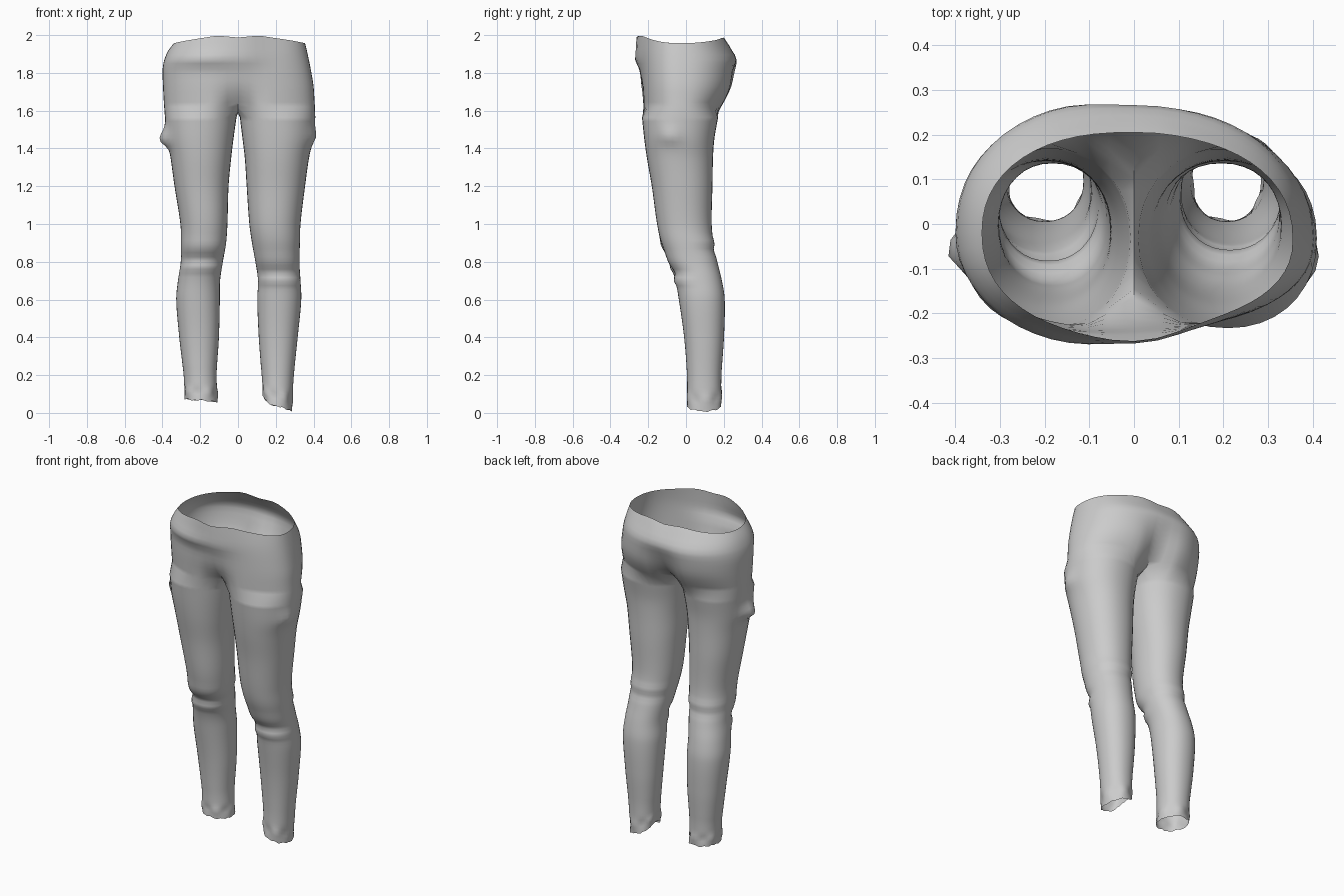
import bpy, bmesh, math, random

if "Cube" in bpy.data.objects:
    bpy.data.objects.remove(bpy.data.objects["Cube"])

random.seed(4)
N_OUT, N_IN = 29, 7          # columns over the outer wrap / inner leg

# seat sections: z, left x, right x, left front y, right front y,
#                left back y, right back y, centre front y, centre back y
SEAT = [
    (1.957, .340, .355, -.250, -.225, .208, .200, -.262, .205),
    (1.920, .368, .364, -.268, -.235, .250, .235, -.266, .243),
    (1.870, .390, .375, -.282, -.238, .280, .262, -.266, .266),
    (1.820, .399, .385, -.254, -.238, .277, .262, -.248, .250),
    (1.730, .397, .400, -.246, -.236, .257, .250, -.225, .205),
    (1.670, .394, .404, -.241, -.234, .228, .225, -.190, .160),
    (1.620, .391, .407, -.237, -.232, .198, .195, -.145, .105),
]
# leg sections: z, left outer, left inner, right outer, right inner, front y, back y
LEG = [
    (1.565, .386, .008, .409, .010, -.233, .170),
    (1.450, .374, .024, .398, .024, -.221, .150),
    (1.350, .357, .036, .376, .036, -.207, .143),
    (1.200, .336, .050, .355, .046, -.181, .140),
    (1.000, .305, .056, .331, .060, -.153, .136),
    (0.900, .302, .063, .328, .074, -.130, .146),
    (0.800, .303, .080, .325, .092, -.088, .166),
    (0.700, .318, .095, .331, .106, -.056, .190),
    (0.600, .327, .096, .335, .102, -.038, .205),
    (0.400, .311, .101, .316, .110, -.010, .201),
    (0.200, .289, .113, .296, .124, .005, .188),
    (0.000, .284, .108, .284, .130, .006, .186),
]


def section(table, z):
    """Smoothly interpolated section at height z (tables run downwards)."""
    i = 0
    while i < len(table) - 2 and table[i + 1][0] > z:
        i += 1
    a, b = table[i], table[i + 1]
    p, q = table[max(i - 1, 0)], table[min(i + 2, len(table) - 1)]
    h = b[0] - a[0]
    t = (z - a[0]) / h
    out = []
    for k in range(1, len(a)):
        ma = (b[k] - p[k]) / (b[0] - p[0]) * h
        mb = (q[k] - a[k]) / (q[0] - a[0]) * h
        out.append((2*t**3 - 3*t*t + 1) * a[k] + (t**3 - 2*t*t + t) * ma
                   + (3*t*t - 2*t**3) * b[k] + (t**3 - t*t) * mb)
    return out


def power(v, n):
    return math.copysign(abs(v) ** (2 / n), v)


def bell(v, w):
    return math.exp(-(v / w) ** 2)


def seat_row(side, z):
    """Half ring from centre front, round the hip, to centre back."""
    lx, rx, lf, rf, lb, rb, cf, cb = section(SEAT, z)
    half, yf, yb = (lx, lf, lb) if side < 0 else (rx, rf, rb)
    y0 = -.02 if side < 0 else -.035
    spread = .07 + .06 * max(0, (z - 1.62) / .34)
    rim = max(0, (z - 1.92) / .037)
    row = []
    for j in range(N_OUT):
        a = math.pi * (j / (N_OUT - 1) - .5)
        c, s = max(0, math.cos(a)), math.sin(a)
        x = half * power(c, 2.25)
        if s < 0:
            y, pinch, lift = y0 + (y0 - yf) * power(s, 2.25), cf - yf, .036
        else:
            y, pinch, lift = y0 + (yb - y0) * power(s, 2.25), cb - yb, .026
        y += pinch * bell(x, spread) * abs(s)
        zz = z + rim * (lift * s * s + .006 * s * s * (bell(x - .12, .06) - bell(x, .05)))
        row.append((side * x, y, zz))
    return row


def leg_row(side, z, hem):
    """Closed leg ring; the first N_OUT columns continue the seat."""
    lo, li, ro, ri, yf, yb = section(LEG, z)
    xo, xi = (lo, li) if side < 0 else (ro, ri)
    cx, rx, cy, ry = (xo + xi) / 2, (xo - xi) / 2, (yf + yb) / 2, (yb - yf) / 2
    count = N_OUT + N_IN
    knee = .77 if side < 0 else .70
    row = []
    for j in range(count):
        a = math.radians(-140) + j * math.tau / count
        c, s = math.cos(a), math.sin(a)
        # knee folds in front, one soft fold behind
        front, back = max(0, -s), max(0, s)
        d = front * (.010 * bell(z - knee, .018) - .010 * bell(z - knee - .045, .022)
                     + .007 * bell(z - knee - .11, .04))
        d += back * (.006 * bell(z - .90, .02) - .006 * bell(z - .86, .025))
        d += .006 * bell(z - .06, .03) * math.sin(5 * a + side)
        x = cx + (rx + d) * power(c, 2.15)
        y = cy + (ry + d) * power(s, 2.15)
        # pointed pocket bump on the outer thigh
        if c > 0:
            up = z - (1.445 if side < 0 else 1.46)
            fall = bell(up, .06 if up > 0 else .035)
            x += (.047 if side < 0 else .018) * fall * bell(y + (.06 if side < 0 else .09), .05)
        # uneven, slanted hem
        if side > 0:
            zz = z + hem * (.035 - .026 * c + .035 * max(0, -c) ** 4)
        else:
            zz = z + hem * (.066 + .008 * c)
        zz += hem * random.uniform(-.005, .005)
        row.append((side * x, y, max(0, zz)))
    return row


bm = bmesh.new()


def bridge(a, b, closed):
    n = len(a)
    for j in range(n if closed else n - 1):
        k = (j + 1) % n
        bm.faces.new((a[j], a[k], b[k], b[j]))


SEAT_Z = [1.957, 1.94, 1.92, 1.895, 1.87, 1.85, 1.82, 1.79, 1.76, 1.73, 1.70, 1.67, 1.645, 1.62]
LEG_ROWS = 72
for side in (-1, 1):
    # seat half
    rows = [[bm.verts.new(p) for p in seat_row(side, z)] for z in SEAT_Z]
    for a, b in zip(rows, rows[1:]):
        bridge(a, b, False)
    # crotch saddle joins centre back to centre front
    yf, yb = rows[-1][0].co.y, rows[-1][-1].co.y
    ring = list(rows[-1])
    for k in range(1, N_IN + 1):
        t = k / (N_IN + 1)
        ring.append(bm.verts.new((0, yb + (yf - yb) * t, 1.62 - .033 * math.sin(math.pi * t))))
    # leg
    for i in range(LEG_ROWS + 1):
        z = 1.565 * (1 - i / LEG_ROWS)
        hem = max(0, 1 - z / .25)
        new = [bm.verts.new(p) for p in leg_row(side, z, hem)]
        bridge(ring, new, True)
        ring = new

# sew the two halves along the centre seam
bmesh.ops.remove_doubles(bm, verts=bm.verts, dist=.0005)
bmesh.ops.recalc_face_normals(bm, faces=bm.faces)
mesh = bpy.data.meshes.new("trousers")
bm.to_mesh(mesh)
bm.free()
trousers = bpy.data.objects.new("trousers", mesh)
bpy.context.collection.objects.link(trousers)
bpy.context.view_layer.objects.active = trousers
trousers.select_set(True)
bpy.ops.object.shade_smooth_by_angle(angle=math.radians(50))
